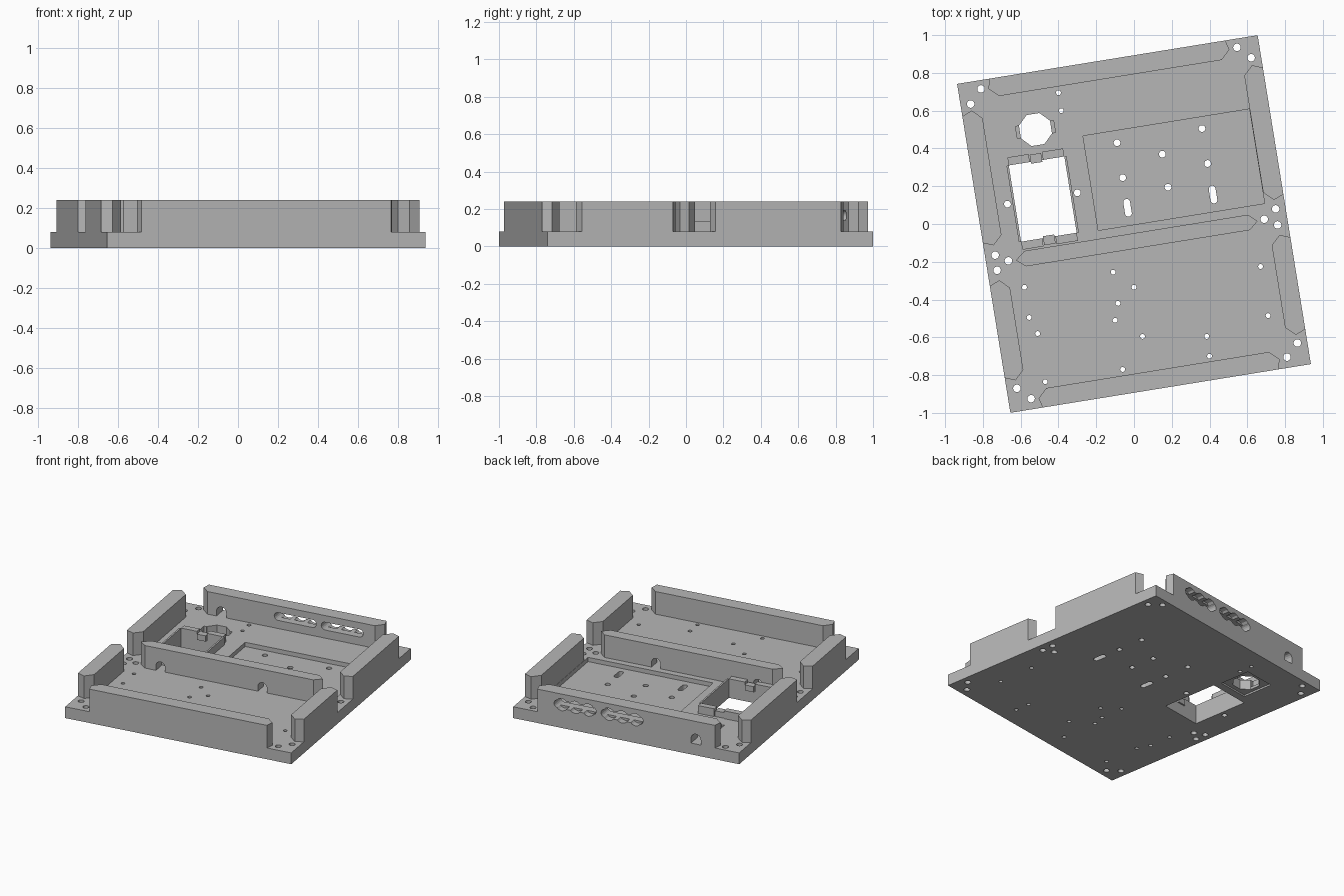
import bpy, bmesh, math
from mathutils import Matrix, Vector

if "Cube" in bpy.data.objects:
    bpy.data.objects.remove(bpy.data.objects["Cube"])

ROT = Matrix.Rotation(math.radians(9.2), 4, 'Z')
U, V = 0.806, 0.882          # half sizes of the base
FLOOR, TOP = 0.08, 0.24      # top of base, top of walls

grey = bpy.data.materials.new("grey_plastic")
grey.diffuse_color = (0.47, 0.47, 0.47, 1)
grey.use_nodes = True
grey.node_tree.nodes["Principled BSDF"].inputs["Base Color"].default_value = grey.diffuse_color


def prism(bm, outline, a, b, along='z'):
    """Extrude an outline from a to b, along z (u, v outline) or v (u, z outline)."""
    def place(p, h):
        return Vector((p[0], p[1], h)) if along == 'z' else Vector((p[0], h, p[1]))
    lo = [bm.verts.new(place(p, a)) for p in outline]
    hi = [bm.verts.new(place(p, b)) for p in outline]
    n = len(outline)
    faces = [bm.faces.new(lo), bm.faces.new(hi)]
    faces += [bm.faces.new((lo[i], lo[(i + 1) % n], hi[(i + 1) % n], hi[i])) for i in range(n)]
    bmesh.ops.recalc_face_normals(bm, faces=faces)


def solid(name, parts):
    bm = bmesh.new()
    for p in parts:
        prism(bm, *p)
    bm.transform(ROT)
    me = bpy.data.meshes.new(name)
    bm.to_mesh(me)
    bm.free()
    ob = bpy.data.objects.new(name, me)
    bpy.context.collection.objects.link(ob)
    me.materials.append(grey)
    return ob


def cut(ob, parts):
    tool = solid("cutter", parts)
    tool.hide_render = True
    mod = ob.modifiers.new("cut", 'BOOLEAN')
    mod.operation, mod.solver, mod.object = 'DIFFERENCE', 'EXACT', tool
    dg = bpy.context.evaluated_depsgraph_get()
    me = bpy.data.meshes.new_from_object(ob.evaluated_get(dg))
    ob.modifiers.clear()
    ob.data = me
    bpy.data.objects.remove(tool)


def rect(u0, u1, v0, v1):
    return [(u0, v0), (u1, v0), (u1, v1), (u0, v1)]


def circle(cu, cv, r, n=16, turn=0.0):
    return [(cu + r * math.cos(turn + 2 * math.pi * i / n),
             cv + r * math.sin(turn + 2 * math.pi * i / n)) for i in range(n)]


def stadium(cu, cv, length, width, upright=False):
    r, d, pts = width / 2, (length - width) / 2, []
    for side in (1, -1):
        for i in range(9):
            t = -math.pi / 2 + math.pi * i / 8
            pts.append((side * (d + r * math.cos(t)), side * r * math.sin(t)))
    return [(cu - y, cv + x) if upright else (cu + x, cv + y) for x, y in pts]


def arch(cu, r):
    """Cable opening at the foot of a wall."""
    z = FLOOR + 0.035
    return ([(cu - r, FLOOR - 0.01), (cu + r, FLOOR - 0.01)] +
            [(cu + r * math.cos(math.pi * i / 8), z + r * math.sin(math.pi * i / 8)) for i in range(9)])


def holes(points, r):
    """Through holes, given as positions after the base is turned."""
    out = []
    for x, y in points:
        p = ROT.inverted() @ Vector((x, y, 0))
        out.append((circle(p.x, p.y, r), -0.02, 0.15))
    return out


# base plate with shallow tray and underside recess
base = solid("base_plate", [(rect(-U, U, -V, V), 0, FLOOR)])
cut(base, [(rect(-0.192, 0.70, -0.003, 0.503), 0.05, 0.2),
           (rect(-0.545, -0.32, 0.465, 0.69), -0.1, 0.012)])

# rectangular window, port opening, slots
cut(base, [(rect(-0.605, -0.307, 0.003, 0.412), -0.1, 0.2),
           (circle(-0.435, 0.577, 0.09, 8, math.pi / 8), -0.1, 0.2),
           (stadium(-0.02, 0.09, 0.095, 0.036, True), -0.1, 0.2),
           (stadium(0.438, 0.087, 0.095, 0.036, True), -0.1, 0.2)])
cut(base, [(rect(-0.435 + s * 0.09 - 0.012, -0.435 + s * 0.09 + 0.012, 0.545, 0.61), 0.03, 0.2)
           for s in (-1, 1)])

# screw holes
corner = [(-.865, .635), (-.81, .715), (.545, .935), (.62, .88), (-.735, -.165), (-.665, -.195),
          (-.725, -.245), (.69, .025), (.75, .08), (.76, -.005), (.865, -.63), (.81, -.705),
          (-.62, -.87), (-.545, -.925)]
mount = [(-.09, .43), (.36, .505), (.15, .37), (-.06, .245), (.18, .195), (.39, .32),
         (-.3, .165), (-.67, .105)]
small = [(-.4, .695), (-.385, .6), (-.58, -.335), (-.555, -.495), (-.51, -.58), (-.11, -.255),
         (0, -.335), (-.085, -.42), (-.1, -.51), (.045, -.595), (-.06, -.77), (-.47, -.835),
         (.385, -.595), (.4, -.7), (.67, -.225), (.71, -.485)]
cut(base, holes(corner, 0.02) + holes(mount, 0.018) + holes(small, 0.013))

# front and back walls with pointed ends
half = [(0.633, V), (0.646, 0.83), (0.597, 0.783)]
outline = half + [(-u, v) for u, v in reversed(half)]
solid("front_wall", [([(u, -v) for u, v in outline], FLOOR, TOP)])
back = solid("back_wall", [(outline, FLOOR, TOP)])
cut(back, [(stadium(c, 0.165, 0.30, 0.055), 0.7, 1.0, 'v') for c in (0.03, 0.365)] +
          [(arch(-0.497, 0.035), 0.7, 1.0, 'v')])
# round connector pockets on the outside of the back wall
cut(back, [(circle(c + k * 0.095, 0.165, 0.044, 12), 0.835, 1.0, 'v')
           for c in (0.03, 0.365) for k in (-1, 0, 1)])

# dividing wall with cable arches
divider = solid("divider_wall", [([(-0.595, -0.048), (-0.648, -0.09), (-0.6, -0.13), (0.6, -0.13),
                                   (0.648, -0.09), (0.603, -0.048)], FLOOR, TOP)])
cut(divider, [(arch(c, 0.032), -0.3, 0.1, 'v') for c in (-0.49, 0.237)])

# side walls, two per side
for side, s in (("left", -1), ("right", 1)):
    for place, v0, v1 in (("rear", 0.007, 0.73), ("front", -0.717, -0.18)):
        pts = [(U, v0 + 0.022), (0.752, v0), (0.702, v0 + 0.048),
               (0.702, v1 - 0.048), (0.752, v1), (U, v1 - 0.022)]
        solid(f"{side}_{place}_wall", [([(s * u, v) for u, v in pts], FLOOR, TOP)])

# holder around the window: thin side fins, end brackets and clip tabs
solid("window_side_fins", [(rect(u, u + 0.012, 0.003, 0.412), FLOOR, 0.135)
                           for u in (-0.617, -0.307)])
for name, m in (("rear", 1), ("front", -1)):
    def at(v):
        return 0.2075 + m * (v - 0.2075)
    solid(f"{name}_window_bracket", [(rect(-0.605, -0.492, at(0.412), at(0.455)), FLOOR, 0.135),
                                     (rect(-0.421, -0.307, at(0.412), at(0.455)), FLOOR, 0.135)])
    solid(f"{name}_clip_tab", [(rect(-0.487, -0.426, at(0.402), at(0.45)), FLOOR, 0.12)])
